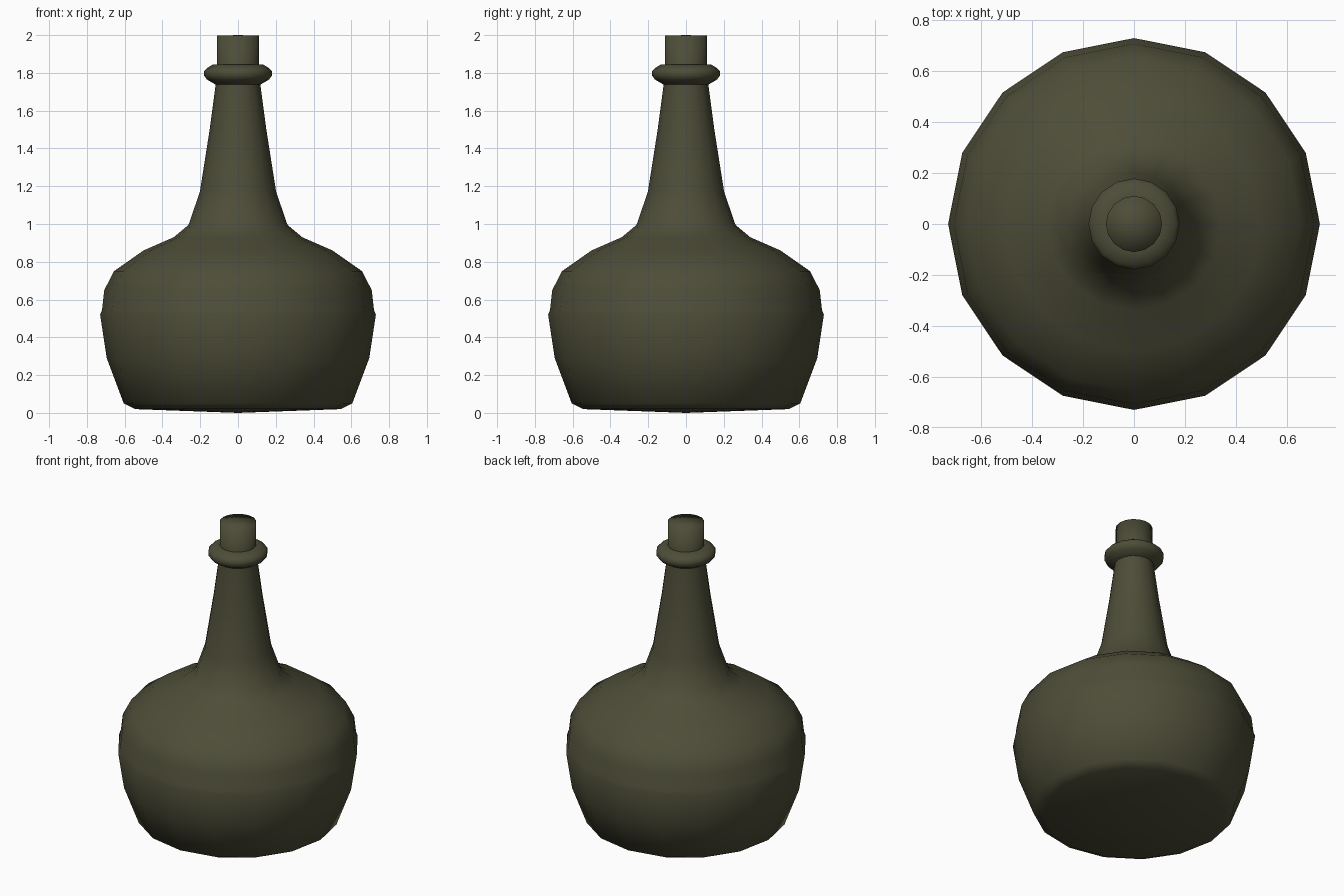
import bpy, bmesh, math

if "Cube" in bpy.data.objects:
    bpy.data.objects.remove(bpy.data.objects["Cube"])

SIDES = 16

glass = bpy.data.materials.new("dark olive glass")
glass.diffuse_color = (0.075, 0.074, 0.040, 1)
glass.use_nodes = True
glass.node_tree.nodes["Principled BSDF"].inputs["Base Color"].default_value = glass.diffuse_color


def lathe(name, profile):
    """Revolve (radius, z) points, bottom to top; radius 0 makes a pole."""
    bm = bmesh.new()
    rings = []
    for r, z in profile:
        if r == 0:
            rings.append([bm.verts.new((0, 0, z))] * SIDES)
        else:
            rings.append([bm.verts.new((r * math.cos(2 * math.pi * i / SIDES),
                                        r * math.sin(2 * math.pi * i / SIDES), z))
                          for i in range(SIDES)])
    for low, high in zip(rings, rings[1:]):
        for i in range(SIDES):
            j = (i + 1) % SIDES
            bm.faces.new(dict.fromkeys((low[i], low[j], high[j], high[i])))
    bmesh.ops.recalc_face_normals(bm, faces=bm.faces)
    mesh = bpy.data.meshes.new(name)
    bm.to_mesh(mesh)
    bm.free()
    mesh.materials.append(glass)
    mesh.shade_smooth()
    obj = bpy.data.objects.new(name, mesh)
    bpy.context.collection.objects.link(obj)
    return obj


# Squat body with shoulder and tapering neck
lathe("bottle_body", [
    (0, 0.0), (0.545, 0.02), (0.605, 0.05), (0.695, 0.29), (0.73, 0.52),
    (0.72, 0.545), (0.708, 0.65), (0.657, 0.75), (0.50, 0.86), (0.34, 0.93),
    (0.262, 0.995), (0.202, 1.17), (0.15, 1.50), (0.118, 1.74), (0.113, 1.80)])

# Rounded collar around the mouth
lathe("neck_collar", [
    (0.105, 1.735), (0.122, 1.74), (0.165, 1.765), (0.179, 1.785),
    (0.179, 1.81), (0.165, 1.825), (0.132, 1.845), (0.105, 1.845)])

# Stopper in the mouth
lathe("stopper", [(0.11, 1.80), (0.11, 1.997), (0, 2.0)])
